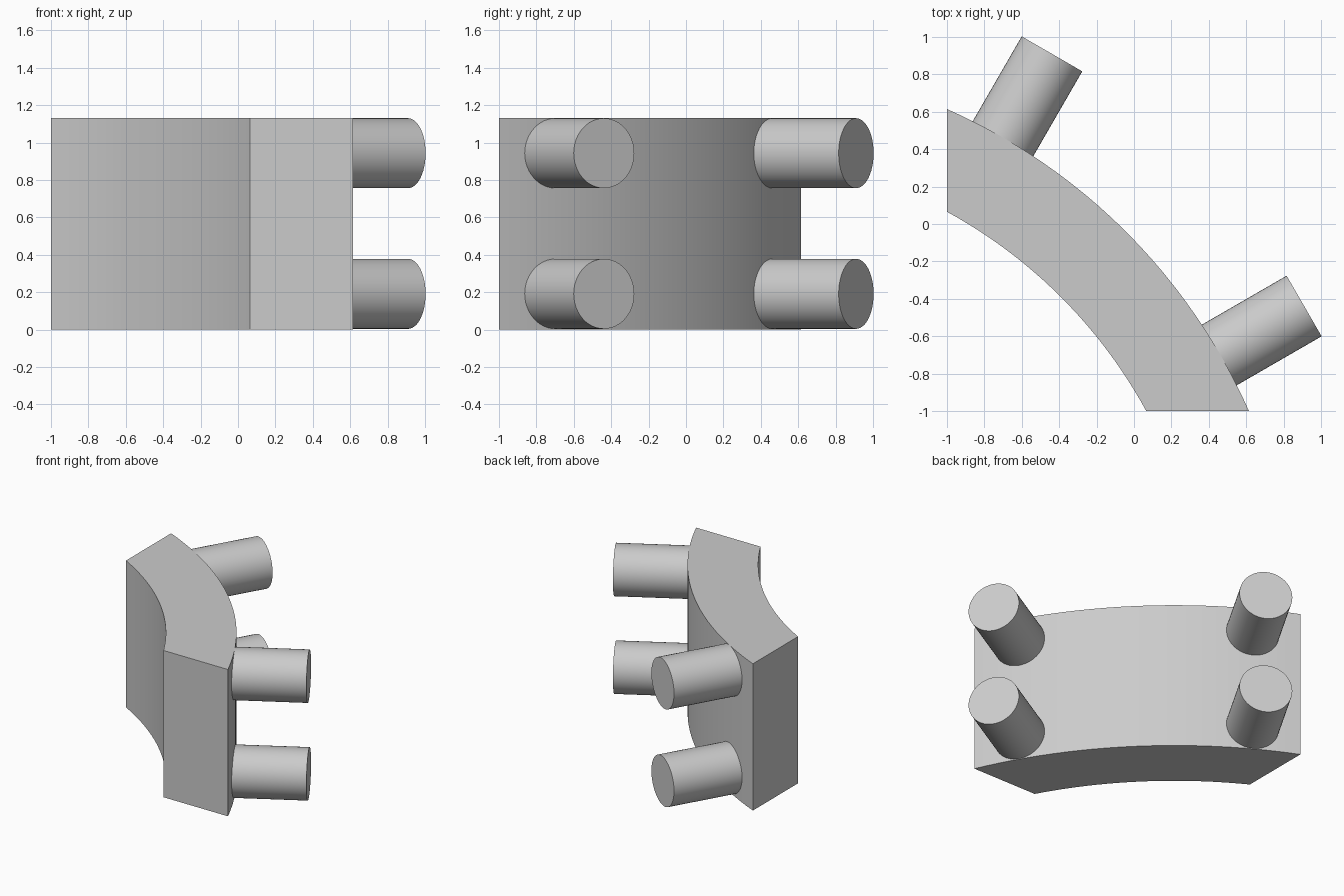
import bpy, bmesh, math
from mathutils import Vector

if "Cube" in bpy.data.objects:
    bpy.data.objects.remove(bpy.data.objects["Cube"], do_unlink=True)

CENTRE = -2.28            # arc centre lies on the diagonal x = y
OUTER, INNER = 3.165, 2.672
HEIGHT = 1.13
PEG_RADIUS = 0.187
PEG_END = 3.683           # distance of peg tips from the arc centre

grey = bpy.data.materials.new("light_grey")
grey.use_nodes = True
colour = (0.6, 0.6, 0.6, 1)
grey.diffuse_color = colour
grey.node_tree.nodes["Principled BSDF"].inputs["Base Color"].default_value = colour


def finish(obj):
    obj.data.materials.clear()
    obj.data.materials.append(grey)
    bpy.ops.object.select_all(action="DESELECT")
    obj.select_set(True)
    bpy.context.view_layer.objects.active = obj
    bpy.ops.object.shade_smooth_by_angle(angle=math.radians(30))


def arc(radius, steps=24):
    """Points on the arc between the planes y = -1 and x = -1."""
    start = math.asin((-1 - CENTRE) / radius)
    end = math.pi / 2 - start
    angles = [start + (end - start) * i / steps for i in range(steps + 1)]
    return [Vector((CENTRE + radius * math.cos(a), CENTRE + radius * math.sin(a), 0))
            for a in angles]


# Curved wall: ring sector with square-cut ends, extruded upwards
bm = bmesh.new()
outline = arc(OUTER) + arc(INNER)[::-1]
base = bm.faces.new([bm.verts.new(p) for p in outline])
top = bmesh.ops.extrude_face_region(bm, geom=[base])["geom"]
bmesh.ops.translate(bm, vec=(0, 0, HEIGHT),
                    verts=[g for g in top if isinstance(g, bmesh.types.BMVert)])
bmesh.ops.recalc_face_normals(bm, faces=bm.faces)
mesh = bpy.data.meshes.new("curved_wall")
bm.to_mesh(mesh)
bm.free()
wall = bpy.data.objects.new("curved_wall", mesh)
bpy.context.collection.objects.link(wall)
finish(wall)

# Four round pegs standing out radially from the outer face
peg_start = OUTER - 0.1
for side, degrees in (("left", 30), ("right", 60)):
    direction = Vector((math.cos(math.radians(degrees)), math.sin(math.radians(degrees)), 0))
    for level, z in (("lower", PEG_RADIUS + 0.004), ("upper", HEIGHT - PEG_RADIUS)):
        middle = Vector((CENTRE, CENTRE, z)) + direction * (peg_start + PEG_END) / 2
        bpy.ops.mesh.primitive_cylinder_add(
            vertices=48, radius=PEG_RADIUS, depth=PEG_END - peg_start, location=middle,
            rotation=direction.to_track_quat("Z", "Y").to_euler())
        peg = bpy.context.object
        peg.name = f"{level}_{side}_peg"
        finish(peg)
